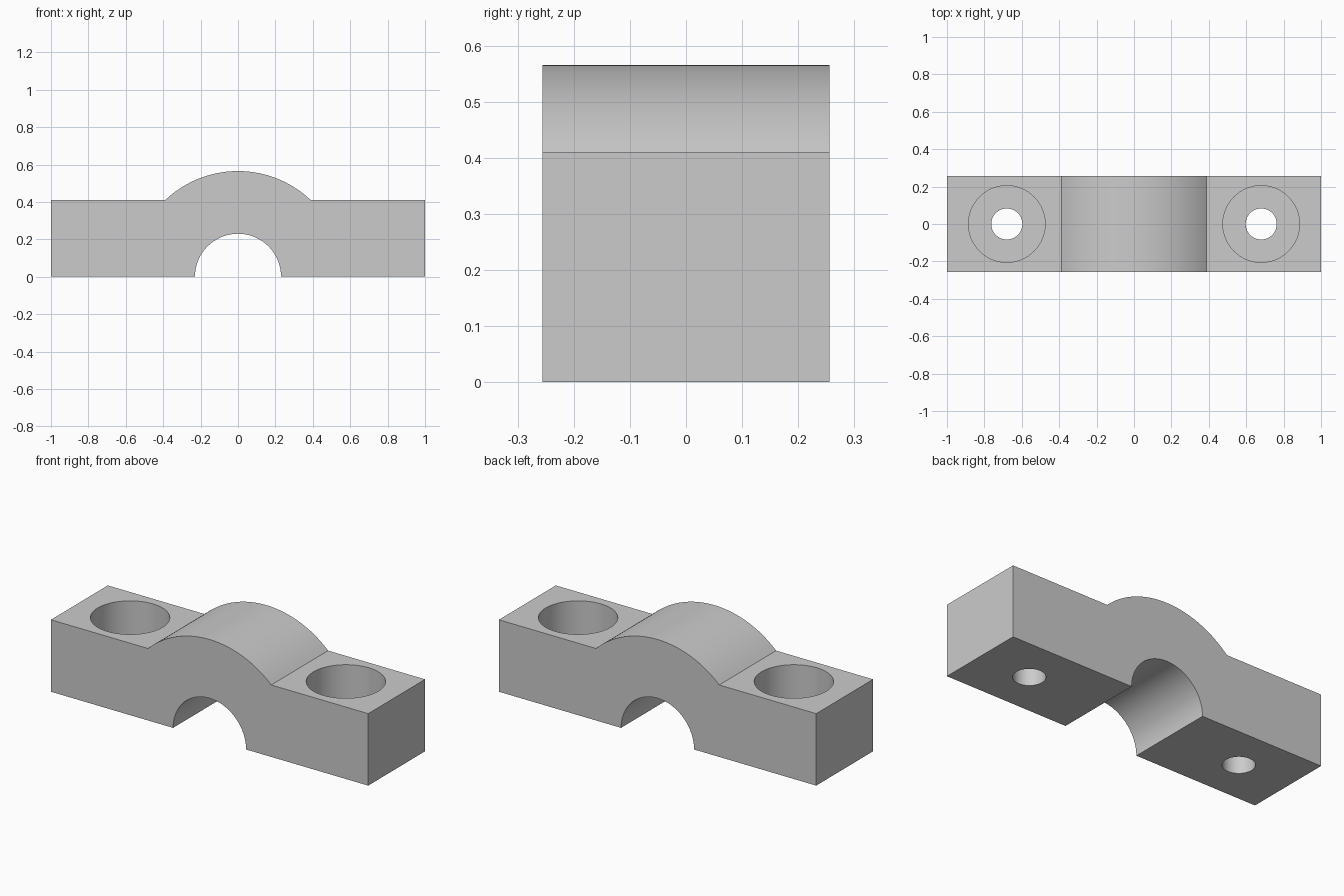
import bpy, bmesh
from math import pi, sin, cos, asin

LENGTH, DEPTH, SHOULDER = 1.0, 0.256, 0.41   # half length, half depth, flange height
CROWN_R, BORE_R = 0.565, 0.23
HOLE_X, HOLE_R, RECESS_R, RECESS_FLOOR = 0.68, 0.083, 0.205, 0.17

cube = bpy.data.objects.get("Cube")
if cube:
    bpy.data.objects.remove(cube, do_unlink=True)

grey = bpy.data.materials.new("plain grey")
grey.use_nodes = True
colour = (0.6, 0.6, 0.6, 1)
grey.diffuse_color = colour
grey.node_tree.nodes["Principled BSDF"].inputs["Base Color"].default_value = colour


def arc(radius, start, end, steps):
    angles = [start + (end - start) * i / steps for i in range(steps + 1)]
    return [(radius * cos(a), radius * sin(a)) for a in angles]


def make_object(name, bm):
    bmesh.ops.recalc_face_normals(bm, faces=bm.faces)
    mesh = bpy.data.meshes.new(name)
    bm.to_mesh(mesh)
    bm.free()
    obj = bpy.data.objects.new(name, mesh)
    bpy.context.collection.objects.link(obj)
    mesh.materials.append(grey)
    return obj


# Clamp body: flanges, crowned middle and half-round bore, extruded along y
crown_start = asin(SHOULDER / CROWN_R)
outline = [(LENGTH, 0), (LENGTH, SHOULDER)]
outline += arc(CROWN_R, crown_start, pi - crown_start, 48)
outline += [(-LENGTH, SHOULDER), (-LENGTH, 0)]
outline += arc(BORE_R, pi, 0, 48)
bm = bmesh.new()
face = bm.faces.new([bm.verts.new((x, -DEPTH, z)) for x, z in outline])
extruded = bmesh.ops.extrude_face_region(bm, geom=[face])["geom"]
bmesh.ops.translate(bm, vec=(0, 2 * DEPTH, 0),
                    verts=[v for v in extruded if isinstance(v, bmesh.types.BMVert)])
body = make_object("clamp_body", bm)


# Stepped bolt holes: a wide recess above a narrow through hole
def bolt_cutter(name, x):
    bm = bmesh.new()
    profile = [(0, -0.1), (HOLE_R, -0.1), (HOLE_R, RECESS_FLOOR),
               (RECESS_R, RECESS_FLOOR), (RECESS_R, 0.6), (0, 0.6)]
    verts = [bm.verts.new((r, 0, z)) for r, z in profile]
    edges = [bm.edges.new(pair) for pair in zip(verts, verts[1:])]
    bmesh.ops.spin(bm, geom=verts + edges, cent=(0, 0, 0), axis=(0, 0, 1),
                   angle=2 * pi, steps=64)
    bmesh.ops.remove_doubles(bm, verts=bm.verts, dist=0.0001)
    bmesh.ops.translate(bm, vec=(x, 0, 0), verts=bm.verts)
    cutter = make_object(name, bm)
    cutter.hide_render = True
    return cutter


bpy.context.view_layer.objects.active = body
for side, x in (("left", HOLE_X), ("right", -HOLE_X)):
    cutter = bolt_cutter(side + "_bolt_cutter", x)
    cut = body.modifiers.new(side + "_bolt_hole", 'BOOLEAN')
    cut.operation = 'DIFFERENCE'
    cut.solver = 'EXACT'
    cut.object = cutter
    bpy.ops.object.modifier_apply(modifier=cut.name)
    bpy.data.objects.remove(cutter, do_unlink=True)

# Smooth curved walls, sharp rims
bpy.ops.object.select_all(action='DESELECT')
body.select_set(True)
bpy.ops.object.shade_smooth_by_angle(angle=pi / 6)
